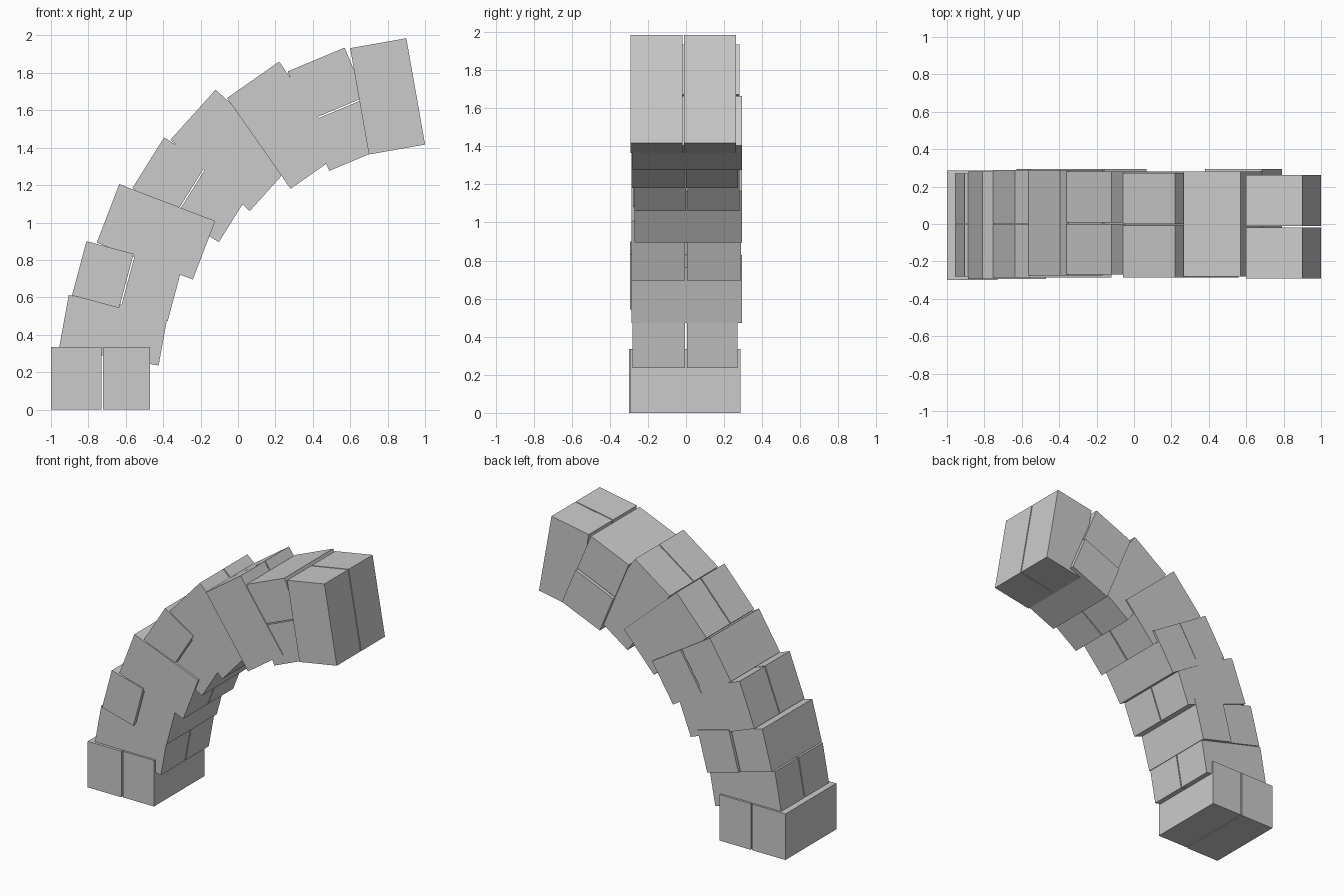
import bpy
from math import sin, cos, radians

if "Cube" in bpy.data.objects:
    bpy.data.objects.remove(bpy.data.objects["Cube"])

GAP = 0.008

def brick(name, corner, tilt, x0, x1, y0, y1, length):
    """Box whose local x runs from the outer to the inner arch face, z along the arch."""
    a = radians(tilt)
    u, v = (x0 + x1) / 2, -length / 2
    loc = (corner[0] + u * cos(a) + v * sin(a), (y0 + y1) / 2,
           corner[1] - u * sin(a) + v * cos(a))
    bpy.ops.mesh.primitive_cube_add(size=1, location=loc, rotation=(0, a, 0))
    ob = bpy.context.object
    ob.name = name
    ob.scale = (x1 - x0, y1 - y0, length)

# Courses: outer top corner (x, z), tilt, depth, length, split direction,
# split position, y range of the first and second brick
courses = [
    ((-1.000, 0.335), 0.0, 0.53, 0.335, "depth", 0.275, (-0.300, 0.285), (-0.295, 0.285)),
    ((-0.905, 0.612), 10.3, 0.54, 0.285, "width", 0.0, (-0.280, 0), (0, 0.270)),
    ((-0.810, 0.900), 15.0, 0.53, 0.300, "depth", 0.265, (-0.295, 0.280), (-0.285, 0.293)),
    ((-0.635, 1.205), 21.0, 0.55, 0.335, "width", 0.0, (-0.285, 0), (0, 0.290)),
    ((-0.395, 1.455), 32.0, 0.545, 0.320, "depth", 0.272, (-0.275, 0.290), (-0.270, 0.295)),
    ((-0.120, 1.710), 42.0, 0.57, 0.360, "width", 0.003, (-0.270, 0), (0, 0.280)),
    ((0.220, 1.860), 55.0, 0.592, 0.340, "width", -0.005, (-0.285, 0), (0, 0.272)),
    ((0.570, 1.935), 67.3, 0.576, 0.330, "depth", 0.290, (-0.280, 0.280), (-0.280, 0.295)),
    ((0.900, 1.985), 80.0, 0.577, 0.305, "width", -0.015, (-0.292, 0), (0, 0.262)),
]

# Alternating brick courses of the half arch
for i, (corner, tilt, depth, length, split, at, ya, yb) in enumerate(courses, 1):
    g = GAP / 2
    if split == "depth":
        brick(f"outer_brick_{i}", corner, tilt, 0, at - g, *ya, length)
        brick(f"inner_brick_{i}", corner, tilt, at + g, depth, *yb, length)
    else:
        brick(f"front_brick_{i}", corner, tilt, 0, depth, ya[0], at - g, length)
        brick(f"back_brick_{i}", corner, tilt, 0, depth, at + g, yb[1], length)
